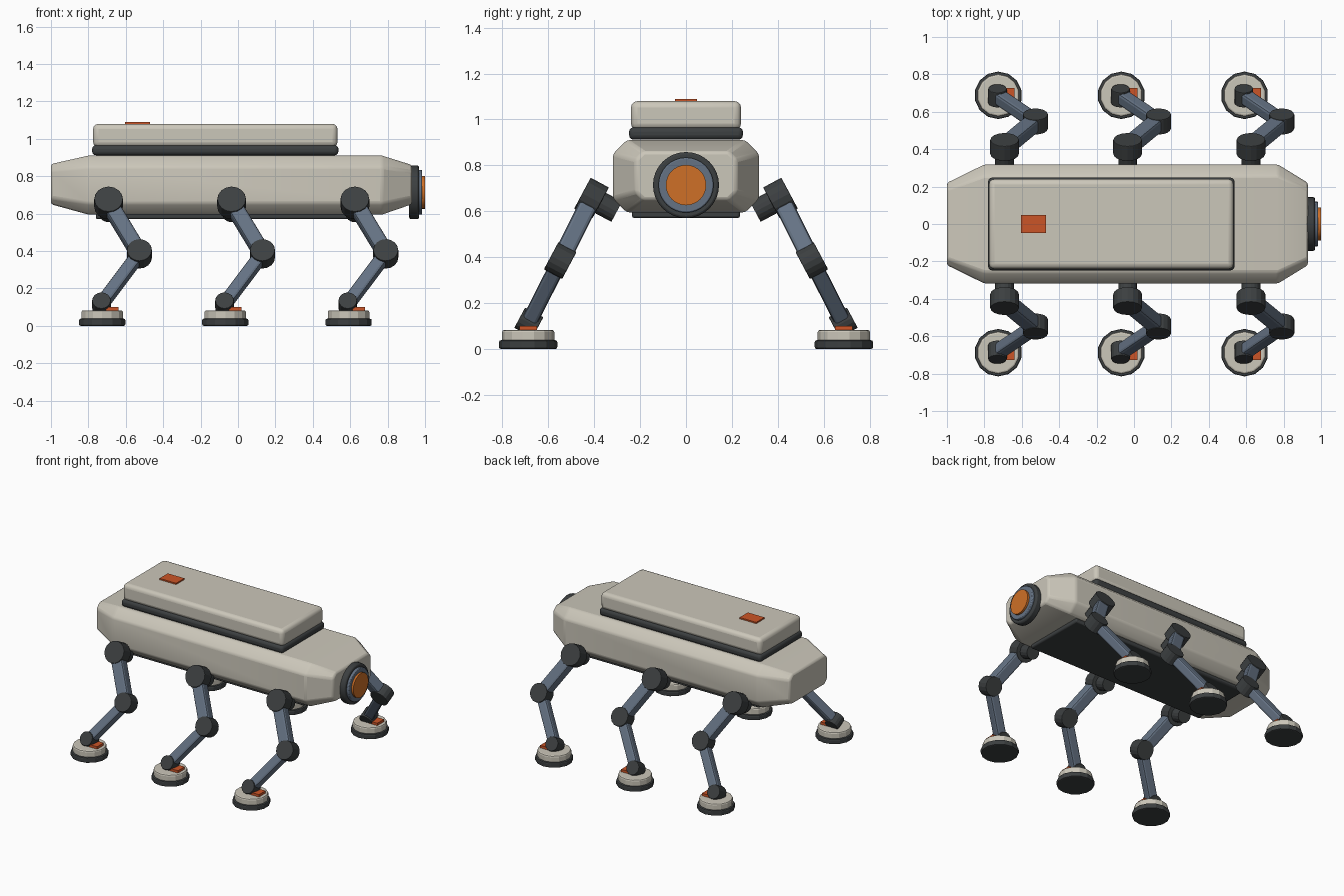
import bpy
import bmesh
import math
from mathutils import Vector, Matrix

cube = bpy.data.objects.get("Cube")
if cube:
    bpy.data.objects.remove(cube, do_unlink=True)


def material(name, rgb):
    m = bpy.data.materials.new(name)
    m.use_nodes = True
    m.diffuse_color = (*rgb, 1)
    bsdf = m.node_tree.nodes["Principled BSDF"]
    bsdf.inputs["Base Color"].default_value = (*rgb, 1)
    bsdf.inputs["Roughness"].default_value = 0.6
    return m


SHELL = material("warm_grey_shell", (0.60, 0.57, 0.49))
DARK = material("charcoal_rubber", (0.045, 0.05, 0.052))
STEEL = material("blue_steel", (0.13, 0.17, 0.23))
AMBER = material("amber_lens", (0.62, 0.16, 0.02))
SIGNAL = material("signal_orange", (0.60, 0.09, 0.02))


def finish(bm, name, mat, bevel=0.0, segments=2):
    """Turn a bmesh into a named, coloured and bevelled object."""
    bmesh.ops.recalc_face_normals(bm, faces=bm.faces)
    mesh = bpy.data.meshes.new(name)
    bm.to_mesh(mesh)
    bm.free()
    mesh.materials.append(mat)
    obj = bpy.data.objects.new(name, mesh)
    bpy.context.collection.objects.link(obj)
    if bevel:
        mod = obj.modifiers.new("soft_edges", "BEVEL")
        mod.width = bevel
        mod.segments = segments
        mod.limit_method = "ANGLE"
        mod.angle_limit = math.radians(35)
    return obj


def box(name, low, high, mat, bevel=0.0, segments=2):
    low, high = Vector(low), Vector(high)
    bm = bmesh.new()
    bmesh.ops.create_cube(bm, size=1)
    bmesh.ops.scale(bm, vec=high - low, verts=bm.verts)
    bmesh.ops.translate(bm, vec=(low + high) / 2, verts=bm.verts)
    return finish(bm, name, mat, bevel, segments)


def rod(name, start, end, radius, mat, sides=16, bevel=0.0):
    """Cylinder between two points."""
    start, end = Vector(start), Vector(end)
    span = end - start
    turn = span.to_track_quat("Z", "Y").to_matrix().to_4x4()
    bm = bmesh.new()
    bmesh.ops.create_cone(bm, cap_ends=True, segments=sides, radius1=radius,
                          radius2=radius, depth=span.length,
                          matrix=Matrix.Translation((start + end) / 2) @ turn)
    return finish(bm, name, mat, bevel)


def beam(name, start, end, normal, width, depth, mat):
    """Bevelled bar between two points, its depth lying along the normal."""
    span = end - start
    z = span.normalized()
    x = normal.cross(z).normalized()
    turn = Matrix((x, z.cross(x), z)).transposed().to_4x4()
    bm = bmesh.new()
    bmesh.ops.create_cube(bm, size=1)
    bmesh.ops.scale(bm, vec=(width, depth, span.length), verts=bm.verts)
    bmesh.ops.transform(bm, matrix=Matrix.Translation((start + end) / 2) @ turn,
                        verts=bm.verts)
    return finish(bm, name, mat, 0.014)


# Hull: chamfered sections lofted along x
def section(bm, x, half, bottom, top, cut):
    right = [(half - cut, bottom), (half, bottom + cut),
             (half, top - cut), (half - cut, top)]
    ring = right + [(-y, z) for y, z in reversed(right)]
    return [bm.verts.new((x, y, z)) for y, z in ring]


bm = bmesh.new()
rings = [section(bm, -1.0, 0.22, 0.65, 0.865, 0.035),
         section(bm, -0.80, 0.318, 0.595, 0.91, 0.06),
         section(bm, 0.77, 0.318, 0.595, 0.91, 0.06),
         section(bm, 0.93, 0.22, 0.65, 0.86, 0.035)]
for a, b in zip(rings, rings[1:]):
    for i in range(len(a)):
        j = (i + 1) % len(a)
        bm.faces.new((a[i], a[j], b[j], b[i]))
bm.faces.new(rings[0])
bm.faces.new(rings[-1])
hull = finish(bm, "hull", SHELL, 0.012)
hull.modifiers["soft_edges"].angle_limit = math.radians(20)

# Deck, belly and top marker
box("belly_plate", (-0.76, -0.235, 0.57), (0.70, 0.235, 0.61), DARK, 0.01)
box("deck_gasket", (-0.78, -0.248, 0.912), (0.537, 0.248, 0.966), DARK, 0.02, 3)
box("deck_pod", (-0.775, -0.24, 0.955), (0.532, 0.24, 1.08), SHELL, 0.028, 3)
box("deck_marker", (-0.605, -0.048, 1.075), (-0.47, 0.048, 1.09), SIGNAL)

# Nose sensor: stacked discs facing +x
for name, x0, x1, r, mat, bev in (("sensor_housing", 0.915, 0.968, 0.144, DARK, 0.01),
                                  ("sensor_ring", 0.94, 0.985, 0.12, STEEL, 0.006),
                                  ("sensor_lens", 0.95, 1.0, 0.088, AMBER, 0)):
    rod(name, (x0, 0, 0.714), (x1, 0, 0.714), r, mat, 32, bev)


# Legs: each lies in a plane leaning outwards, so all joints share its normal
def leg(label, x, side):
    hip = Vector((x, side * 0.412, 0.657))
    knee = Vector((x + 0.165, side * 0.548, 0.385))
    ankle = Vector((x - 0.038, side * 0.685, 0.115))
    normal = Vector((0, side * 0.88, 0.47)).normalized()

    rod(label + "_hip_mount", hip - normal * 0.125, hip, 0.05, DARK, 16)
    for part, centre, r in (("hip", hip, 0.077), ("knee", knee, 0.067),
                            ("ankle", ankle, 0.05)):
        rod(f"{label}_{part}_joint", centre - normal * 0.045,
            centre + normal * 0.045, r, DARK, 16, 0.004)
    beam(label + "_thigh", hip, knee, normal, 0.085, 0.08, STEEL)
    beam(label + "_shin", knee, ankle, normal, 0.07, 0.07, STEEL)

    fx, fy = ankle.x + 0.004, side * 0.688
    rod(label + "_foot_sole", (fx, fy, 0), (fx, fy, 0.038), 0.127, DARK, 14, 0.008)
    rod(label + "_foot_cap", (fx, fy, 0.03), (fx, fy, 0.083), 0.114, SHELL, 14, 0.01)
    box(label + "_foot_marker", (fx + 0.02, fy - 0.038, 0.08),
        (fx + 0.088, fy + 0.038, 0.101), SIGNAL)


for place, x in (("rear", -0.692), ("middle", -0.034), ("front", 0.625)):
    for hand, side in (("left", 1), ("right", -1)):
        leg(f"{place}_{hand}", x, side)

# Smooth the rounded parts, keeping edges sharp
bpy.ops.object.select_all(action="DESELECT")
for obj in bpy.context.collection.objects:
    if obj.type == "MESH" and obj.name.startswith(("hull", "deck", "sensor", "belly")):
        obj.select_set(True)
        bpy.context.view_layer.objects.active = obj
bpy.ops.object.shade_smooth_by_angle(angle=math.radians(30))
